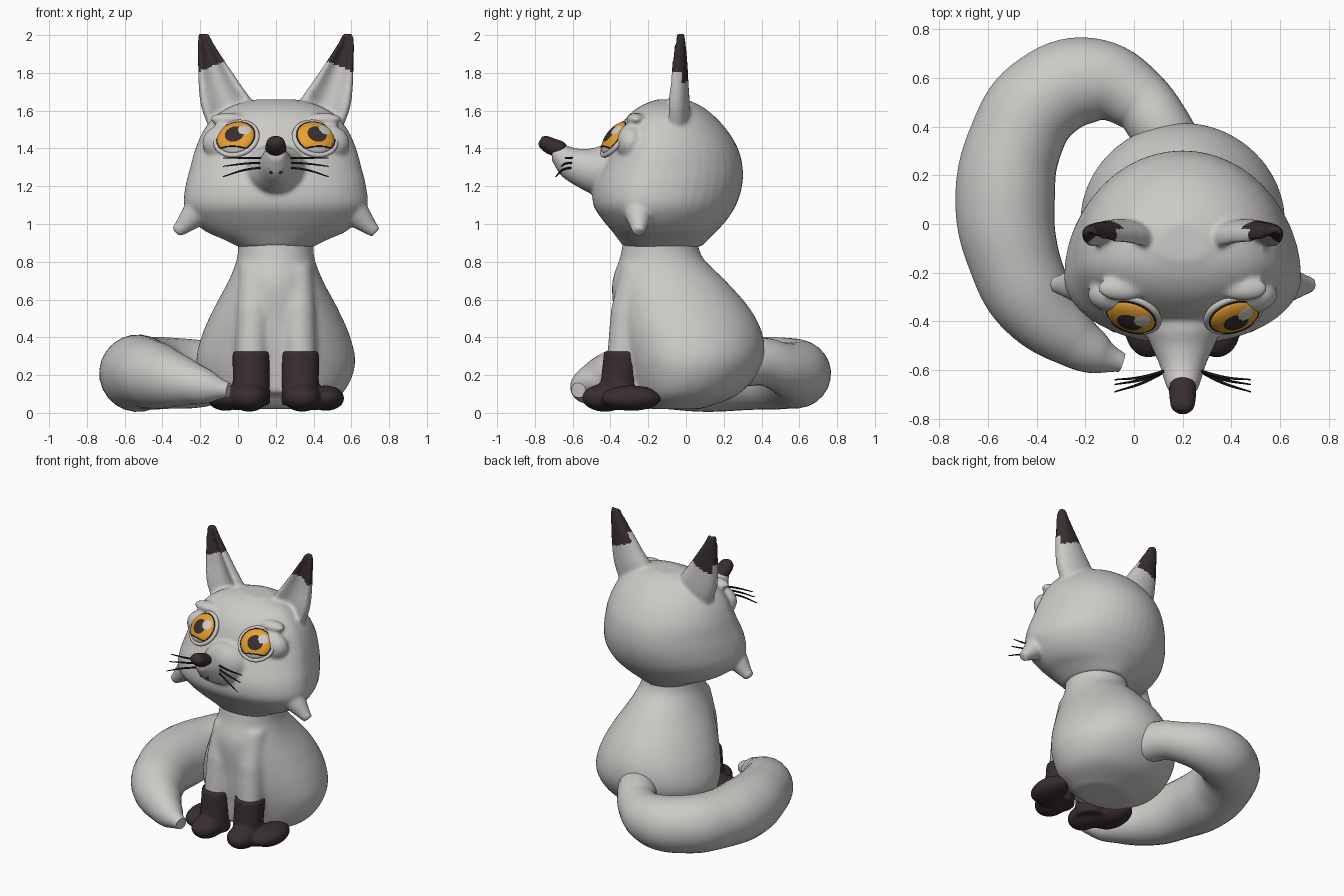
import bpy, bmesh
from math import cos, sin, pi, sqrt
from mathutils import Vector, Matrix

CX = 0.2          # the body's own plane of symmetry
SIDES = ((1, "left"), (-1, "right"))

if "Cube" in bpy.data.objects:
    bpy.data.objects.remove(bpy.data.objects["Cube"])


def material(name, rgb):
    m = bpy.data.materials.new(name)
    m.use_nodes = True
    m.diffuse_color = (*rgb, 1)
    for node in m.node_tree.nodes:
        if node.type == 'BSDF_PRINCIPLED':
            node.inputs["Base Color"].default_value = (*rgb, 1)
            node.inputs["Roughness"].default_value = 0.7
    return m


FUR = material("pale_grey_fur", (0.6, 0.59, 0.57))
DARK = material("dark_brown", (0.04, 0.027, 0.028))
AMBER = material("amber", (0.8, 0.35, 0.03))
BLACK = material("black", (0.01, 0.01, 0.01))


# ---- helpers -------------------------------------------------------------
def ring(centre, u, front, back=None, dent=0, n=48):
    """Oval with its own depth front and back; dent hollows the front."""
    c, u, f = Vector(centre), Vector(u), Vector(front)
    b = -f if back is None else Vector(back)
    pts = []
    for i in range(n):
        a = 2 * pi * i / n
        v = f * (1 - dent * sin(a) ** 2) if sin(a) > 0 else -b
        pts.append(c + u * cos(a) + v * sin(a))
    return pts


def loft(bm, rings):
    rows = [[bm.verts.new(p) for p in r] for r in rings]
    for a, b in zip(rows, rows[1:]):
        for i in range(len(a)):
            j = (i + 1) % len(a)
            bm.faces.new((a[i], a[j], b[j], b[i]))
    bm.faces.new(rows[0])
    bm.faces.new(rows[-1])


def smooth_rows(table, steps=5):
    """Fill in a table of stations along smooth curves."""
    rows = [Vector(r) for r in table]
    ext = [rows[0] * 2 - rows[1]] + rows + [rows[-1] * 2 - rows[-2]]
    out = []
    for a, b, c, d in zip(ext, ext[1:], ext[2:], ext[3:]):
        for i in range(steps):
            t = i / steps
            out.append(b + (c - a) * (t / 2) + (a * 2 - b * 5 + c * 4 - d) * (t * t / 2)
                       + (b * 3 - a - c * 3 + d) * (t ** 3 / 2))
    return out + [rows[-1]]


def stack(table, k):
    """Rings up z from (height, half width, front y, back y)."""
    out = []
    for z, w, yf, yb in smooth_rows(table):
        yc = yf + (yb - yf) * k
        out.append(ring((CX, yc, z), (w, 0, 0), (0, yf - yc, 0), (0, yb - yc, 0)))
    return out


def ball(bm, centre, radii, seg=32):
    m = Matrix.LocRotScale(Vector(centre), None, Vector(radii))
    bmesh.ops.create_uvsphere(bm, u_segments=seg, v_segments=seg // 2, radius=1, matrix=m)


def add(name, data):
    ob = bpy.data.objects.new(name, data)
    bpy.context.scene.collection.objects.link(ob)
    return ob


def bake(ob, mats, rule=None):
    """Turn the evaluated shape into a plain smooth mesh and colour it."""
    bpy.context.view_layer.update()
    dg = bpy.context.evaluated_depsgraph_get()
    mesh = bpy.data.meshes.new_from_object(ob.evaluated_get(dg))
    name = ob.name
    bpy.data.objects.remove(ob)
    mesh.materials.clear()
    for m in mats:
        mesh.materials.append(m)
    for p in mesh.polygons:
        p.use_smooth = True
        p.material_index = rule(p.center) if rule else 0
    return add(name, mesh)


def solid(name, bm, mats, voxel=0, smooth=6, rule=None):
    bmesh.ops.recalc_face_normals(bm, faces=bm.faces)
    mesh = bpy.data.meshes.new(name)
    bm.to_mesh(mesh)
    bm.free()
    ob = add(name, mesh)
    if voxel:
        r = ob.modifiers.new("blend", 'REMESH')
        r.mode, r.voxel_size = 'VOXEL', voxel
        s = ob.modifiers.new("soften", 'SMOOTH')
        s.factor, s.iterations = 0.5, smooth
    return bake(ob, mats, rule)


def tube(name, pts, radii, mat, cyclic=False, sides=4):
    cu = bpy.data.curves.new(name, 'CURVE')
    cu.dimensions = '3D'
    cu.bevel_depth, cu.bevel_resolution, cu.resolution_u = 1, sides, 8
    cu.use_fill_caps = True
    sp = cu.splines.new('BEZIER')
    sp.bezier_points.add(len(pts) - 1)
    sp.use_cyclic_u = cyclic
    sp.radius_interpolation = 'CARDINAL'
    for bp, p, r in zip(sp.bezier_points, pts, radii):
        bp.co, bp.radius = p, r
        bp.handle_left_type = bp.handle_right_type = 'AUTO'
    return bake(add(name, cu), [mat])


# ---- body with chest and upper front legs --------------------------------
bm = bmesh.new()
loft(bm, stack([(0.02, 0.2, -0.2, 0.08), (0.1, 0.35, -0.27, 0.28),
                (0.25, 0.42, -0.32, 0.4), (0.4, 0.395, -0.36, 0.41),
                (0.55, 0.33, -0.385, 0.34), (0.7, 0.25, -0.39, 0.21),
                (0.82, 0.205, -0.35, 0.09), (0.92, 0.2, -0.33, 0.06),
                (1.0, 0.2, -0.3, 0.05)], 0.46))
loft(bm, [ring((CX, y, z), (0.19, 0, 0), (0, 0.12, 0))
          for y, z in ((-0.22, 0.8), (-0.265, 0.6), (-0.25, 0.35), (-0.22, 0.1))])
for s, _ in SIDES:
    loft(bm, [ring((CX + s * dx, y, z), (r, 0, 0), (0, r, 0))
              for dx, y, z, r in ((0.11, -0.26, 0.78, 0.08), (0.12, -0.31, 0.55, 0.088),
                                  (0.13, -0.335, 0.28, 0.085), (0.13, -0.34, 0.1, 0.07))])
solid("body", bm, [FUR], 0.015, 12)

# ---- dark socks with front and hind feet ---------------------------------
for s, side in SIDES:
    bm = bmesh.new()
    loft(bm, [ring((CX + s * 0.13, y, z), (r, 0, 0), (0, r, 0))
              for y, z, r in ((-0.36, 0.04, 0.1), (-0.355, 0.15, 0.098), (-0.335, 0.325, 0.099))])
    ball(bm, (CX + s * 0.14, -0.43, 0.08), (0.098, 0.12, 0.074))
    ball(bm, (CX + s * 0.2, -0.36, 0.07), (0.1, 0.1, 0.056))
    ball(bm, (CX + s * 0.265, -0.29, 0.078), (0.098, 0.16, 0.067))
    solid("feet_" + side, bm, [DARK], 0.012, 4)

# ---- tail curling round the right side -----------------------------------
tail = [(0.16, 0.3, 0.27, 0.13), (0.1, 0.41, 0.27, 0.128), (0.02, 0.51, 0.24, 0.135),
        (-0.17, 0.59, 0.21, 0.175), (-0.38, 0.51, 0.21, 0.19), (-0.49, 0.33, 0.21, 0.195),
        (-0.53, 0.1, 0.21, 0.205), (-0.5, -0.12, 0.21, 0.19), (-0.41, -0.32, 0.19, 0.17),
        (-0.27, -0.46, 0.16, 0.125), (-0.15, -0.535, 0.135, 0.085), (-0.05, -0.57, 0.12, 0.04)]
tube("tail", [t[:3] for t in tail], [t[3] for t in tail], FUR, sides=10)

# ---- head, snout, ears, cheek tufts and brows blended together -----------
bm = bmesh.new()
loft(bm, stack([(0.88, 0.2, -0.33, 0.08), (0.92, 0.28, -0.36, 0.12),
                (0.96, 0.37, -0.39, 0.16), (1.02, 0.44, -0.44, 0.215),
                (1.1, 0.485, -0.49, 0.265), (1.2, 0.478, -0.49, 0.297),
                (1.3, 0.453, -0.45, 0.3), (1.4, 0.425, -0.4, 0.275),
                (1.5, 0.38, -0.36, 0.215), (1.58, 0.31, -0.3, 0.14),
                (1.63, 0.22, -0.23, 0.07), (1.66, 0.1, -0.15, 0)], 0.36))
loft(bm, [ring((CX, y, z), (w, 0, 0), (0, 0, h))
          for y, z, w, h in smooth_rows(
              [(-0.25, 1.28, 0.22, 0.14), (-0.42, 1.28, 0.165, 0.14),
               (-0.5, 1.28, 0.13, 0.12), (-0.58, 1.3, 0.095, 0.1),
               (-0.66, 1.34, 0.07, 0.085), (-0.71, 1.38, 0.045, 0.045)])])
for s, _ in SIDES:
    loft(bm, [ring((CX + s * dx, y, z), (w, 0, 0), (0, -1.7 * d, 0), (0, d, 0), dent=1.05)
              for z, dx, w, y, d in smooth_rows(
                  [(1.5, 0.25, 0.1, -0.05, 0.06), (1.62, 0.255, 0.14, -0.05, 0.07),
                   (1.75, 0.302, 0.108, -0.045, 0.058), (1.85, 0.337, 0.075, -0.042, 0.05),
                   (1.95, 0.37, 0.044, -0.038, 0.037), (2.01, 0.383, 0.026, -0.033, 0.025)])])
    loft(bm, [ring((CX + s * dx, -0.25, z), (0.7 * r * s, 0, 0.7 * r), (0, r, 0))
              for dx, z, r in ((0.37, 1.1, 0.1), (0.45, 1.03, 0.065), (0.5, 0.98, 0.042), (0.53, 0.955, 0.032))])
    ball(bm, (CX + s * 0.25, -0.265, 1.555), (0.1, 0.05, 0.033))
    ball(bm, (CX + s * 0.26, -0.29, 1.43), (0.13, 0.08, 0.1))


def ear_tip(p):
    """Dark tips reach lower on the outer edge and on the back."""
    limit = 1.81 + 0.4 * (0.4 - abs(p.x - CX))
    return int(p.z > limit - (0.07 if p.y > -0.02 else 0))


solid("head", bm, [FUR, DARK], 0.012, 5, ear_tip)

# ---- nose ----------------------------------------------------------------
bm = bmesh.new()
loft(bm, [ring((CX, y, z), (w, 0, 0), (0, 0.5 * h, 0.86 * h))
          for y, z, w, h in smooth_rows(
              [(-0.64, 1.38, 0.04, 0.03), (-0.67, 1.395, 0.055, 0.045),
               (-0.72, 1.415, 0.053, 0.044), (-0.755, 1.435, 0.045, 0.036),
               (-0.772, 1.445, 0.025, 0.02)])])
solid("nose", bm, [DARK])


# ---- eyes: amber dome with pupil, glint and straight lower lid -----------
LID = -0.74


def eye_colour(p):
    if p.y < LID or p.z < 0 or (p.x - 0.46) ** 2 + (p.y - 0.3) ** 2 < 0.1:
        return 2
    return int(p.x ** 2 + p.y ** 2 < 0.27)


for s, side in SIDES:
    normal = Vector((0.25 * s, -0.77, 0.58))
    place = Matrix.LocRotScale(Vector((CX + s * 0.21, -0.377, 1.455)),
                               normal.to_track_quat('Z', 'Y'), Vector((0.105, 0.1, 0.042)))
    bm = bmesh.new()
    ball(bm, (0, 0, 0), (1, 1, 1), 72)
    eye = solid("eye_" + side, bm, [AMBER, DARK, FUR], rule=eye_colour)
    eye.data.transform(place)
    rim, lid = [], []
    for i in range(32):
        x, y = cos(i * pi / 16), sin(i * pi / 16)
        lid.append(place @ Vector((1.07 * x, 1.07 * y, -0.15)))
        x, y = 0.985 * x, max(0.985 * y, LID)
        rim.append(place @ Vector((x, y, sqrt(1 - x * x - y * y))))
    tube("eye_rim_" + side, rim, [0.0035] * 32, BLACK, cyclic=True, sides=1)
    tube("eyelid_" + side, lid, [0.014] * 32, FUR, cyclic=True)

# ---- whiskers and muzzle freckles ----------------------------------------
for s, side in SIDES:
    for i, (z, drop, y) in enumerate(((1.35, 0, -0.64), (1.325, 0.02, -0.66), (1.3, 0.05, -0.69))):
        pts = [(CX + s * 0.06, -0.6, z), (CX + s * 0.17, 0.5 * (y - 0.62), z - 0.3 * drop),
               (CX + s * 0.28, y, z - drop)]
        tube(f"whisker_{side}_{i + 1}", pts, (0.006, 0.006, 0.003), BLACK, sides=1)
    bm = bmesh.new()
    for dx, y, z in ((0.025, -0.665, 1.275), (0.048, -0.645, 1.285), (0.035, -0.67, 1.3)):
        ball(bm, (CX + s * dx, y, z), (0.01, 0.01, 0.01), 12)
    solid("freckles_" + side, bm, [DARK])
